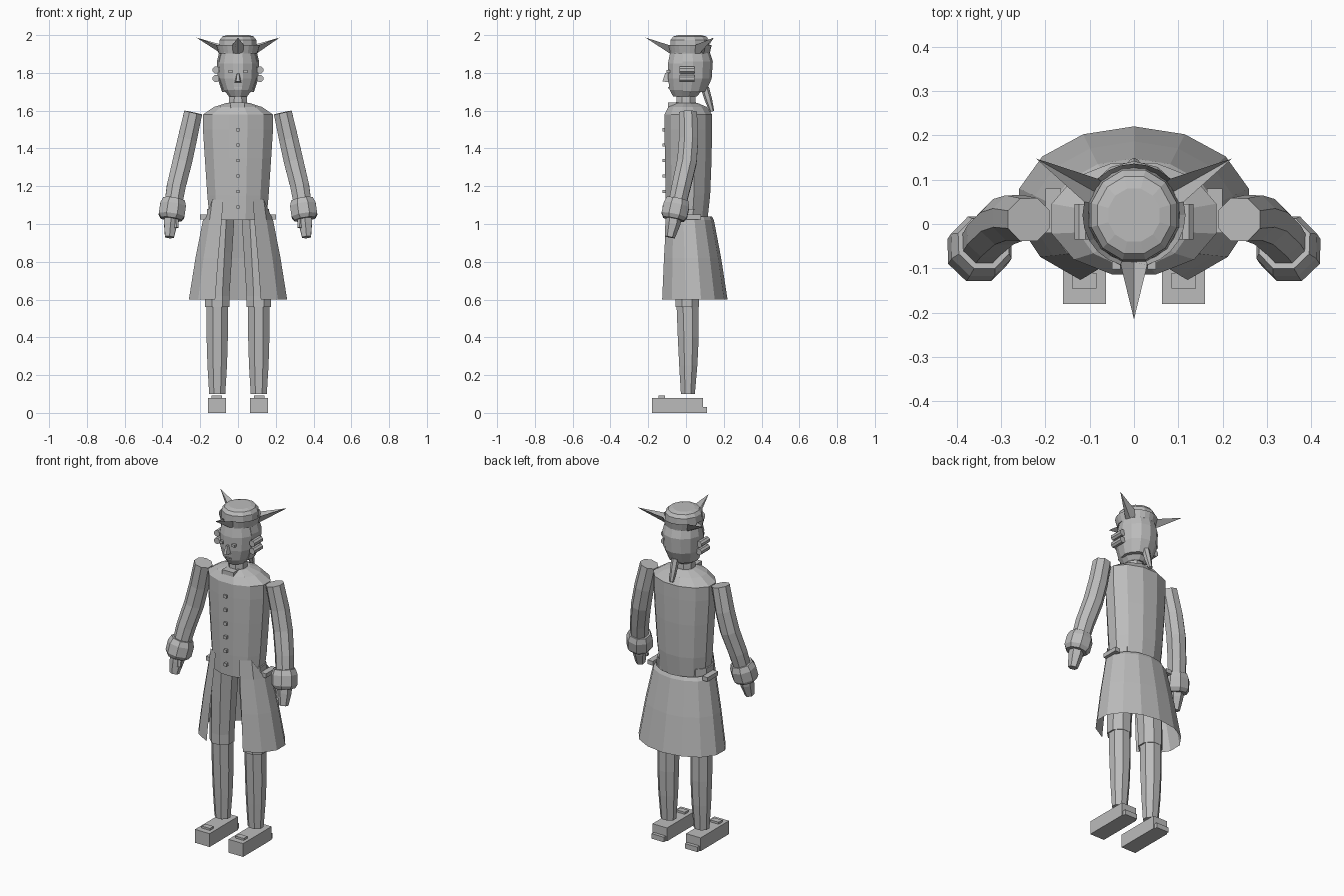
import bpy, bmesh
from math import sin, cos, pi, radians
from mathutils import Vector

if "Cube" in bpy.data.objects:
    bpy.data.objects.remove(bpy.data.objects["Cube"])

grey = bpy.data.materials.new("plain_grey")
grey.use_nodes = True
grey.diffuse_color = (0.5, 0.5, 0.5, 1)
grey.node_tree.nodes["Principled BSDF"].inputs["Base Color"].default_value = (0.5, 0.5, 0.5, 1)


def add_object(name, bm):
    bmesh.ops.recalc_face_normals(bm, faces=bm.faces)
    mesh = bpy.data.meshes.new(name)
    bm.to_mesh(mesh)
    bm.free()
    mesh.materials.append(grey)
    ob = bpy.data.objects.new(name, mesh)
    bpy.context.collection.objects.link(ob)
    return ob


def loft(name, rings, closed=True, caps=True):
    """Skin a list of point rings with quads."""
    bm = bmesh.new()
    rows = [[bm.verts.new(p) for p in r] for r in rings]
    n = len(rows[0])
    for a, b in zip(rows, rows[1:]):
        for i in range(n if closed else n - 1):
            j = (i + 1) % n
            bm.faces.new((a[i], a[j], b[j], b[i]))
    if caps:
        bm.faces.new(rows[0])
        bm.faces.new(rows[-1])
    return add_object(name, bm)


def oval(cx, cy, z, rx, ry, n, turn=0.0):
    """Horizontal oval ring."""
    return [(cx + rx * cos(2 * pi * (i + turn) / n),
             cy + ry * sin(2 * pi * (i + turn) / n), z) for i in range(n)]


def turned(name, sections, n, turn=0.5):
    """Stack of ovals, each (cx, cy, z, rx, ry)."""
    return loft(name, [oval(*s, n, turn) for s in sections])


def tube(name, path, n=8, turn=0.5):
    """Tube along (point, radius) pairs, each end square to its path."""
    pts = [Vector(p) for p, r in path]
    rings = []
    for i, (p, r) in enumerate(path):
        d = pts[min(i + 1, len(pts) - 1)] - pts[max(i - 1, 0)]
        u = d.cross(Vector((0, 1, 0.01))).normalized()
        v = d.cross(u).normalized()
        rings.append([pts[i] + r * (u * cos(2 * pi * (k + turn) / n)
                      + v * sin(2 * pi * (k + turn) / n)) for k in range(n)])
    return loft(name, rings)


def box(name, x, y, z):
    """Box from (min, max) spans."""
    return loft(name, [[(x[0], y[0], h), (x[1], y[0], h),
                        (x[1], y[1], h), (x[0], y[1], h)] for h in z])


# Limbs, shoes and side details, once per side
for s, side in ((1, "left"), (-1, "right")):
    def span(a, b):
        return sorted((s * a, s * b))

    # Shoe, buckle and heel
    box(side + "_shoe", span(.063, .16), (-.18, .09), (0, .08))
    box(side + "_shoe_buckle", span(.085, .14), (-.145, -.11), (.075, .092))
    box(side + "_shoe_heel", span(.07, .153), (.06, .11), (0, .03))

    # Stocking and breeches leg
    c = .11 * s
    turned(side + "_stocking", [(c, .01, .1, .046, .04), (c, .012, .25, .056, .052),
                                (c, .012, .4, .061, .06), (c, .008, .6, .061, .064)], 8)
    turned(side + "_breeches", [(c, .006, .56, .07, .068), (c, .006, .62, .07, .068),
                                (.1 * s, .006, .85, .075, .078),
                                (.09 * s, .006, 1.08, .08, .085)], 8)

    # Sleeve, cuff and hand
    tube(side + "_sleeve", [((.237 * s, .01, 1.59), .052), ((.268 * s, .014, 1.45), .055),
                            ((.295 * s, .005, 1.33), .056), ((.327 * s, -.025, 1.2), .054),
                            ((.345 * s, -.05, 1.09), .05)])
    tube(side + "_cuff", [((.339 * s, -.044, 1.13), .062), ((.344 * s, -.05, 1.1), .074),
                          ((.352 * s, -.062, 1.045), .074), ((.355 * s, -.066, 1.025), .06)], 8)
    tube(side + "_hand", [((.352 * s, -.06, 1.06), .043), ((.357 * s, -.07, 1.0), .04),
                          ((.363 * s, -.086, .93), .027)], 6)
    tube(side + "_thumb", [((.33 * s, -.08, 1.04), .016), ((.325 * s, -.092, .98), .012)], 6)

    # Pocket flap on the coat
    box(side + "_pocket_flap", span(.165, .2), (-.02, .08), (1.025, 1.05))

    # Side curls of the hair
    for k, z in enumerate((1.815, 1.77)):
        tube(f"{side}_hair_curl_{k + 1}", [((.117 * s, -.035, z), .019),
                                           ((.117 * s, .045, z), .019)], 8)

    # Eye
    box(side + "_eye", span(.03, .05), (-.103, -.085), (1.8, 1.815))

# Coat body with sloping shoulders
turned("coat_body", [(0, .005, 1.02, .155, .112), (0, .01, 1.15, .168, .122),
                     (0, .012, 1.35, .182, .128), (0, .012, 1.5, .192, .13),
                     (0, .012, 1.58, .192, .13), (0, .008, 1.62, .13, .105),
                     (0, .005, 1.64, .065, .06)], 12)

# Coat skirt, open down the front
skirt = []
for cy, z, rx, ry in ((.012, 1.13, .172, .126), (.014, 1.02, .19, .134),
                      (.026, .82, .23, .16), (.037, .6, .266, .183)):
    ring = []
    for i in range(13):
        a = radians(-63 + 306 * i / 12)
        drop = .09 if z > 1.1 and 1 < i < 11 else 0
        ring.append((rx * cos(a), cy + ry * sin(a), z - drop))
    skirt.append(ring)
loft("coat_skirt", skirt, closed=False, caps=False)

# Buttons down the chest
for k in range(6):
    z = 1.5 - .082 * k
    box(f"button_{k + 1}", (-.009, .009), (-.124, -.1), (z - .009, z + .009))

# Neck and neckcloth
turned("neck", [(0, 0, 1.61, .055, .058), (0, 0, 1.66, .052, .055),
                (0, 0, 1.72, .045, .05)], 8)
box("neckcloth", (-.04, .035), (-.095, -.03), (1.6, 1.642))

# Head, nose and mouth
turned("head", [(0, -.005, 1.675, .05, .065), (0, 0, 1.71, .078, .09),
                (0, .005, 1.77, .1, .103), (0, .008, 1.85, .105, .107),
                (0, .012, 1.93, .085, .095)], 12)
loft("nose", [[(-.018, -.09, 1.75), (.018, -.09, 1.75), (.01, -.125, 1.755), (-.01, -.125, 1.755)],
              [(-.006, -.09, 1.8), (.006, -.09, 1.8), (.005, -.11, 1.8), (-.005, -.11, 1.8)]])
box("mouth", (-.02, .02), (-.094, -.08), (1.718, 1.724))

# Hair around the back and the pigtail
hair = []
for z, r, cy in ((1.7, .085, .02), (1.77, .108, .028), (1.86, .112, .03), (1.93, .095, .025)):
    hair.append([(r * cos(a), cy + r * sin(a), z)
                 for a in (radians(-25 + 230 * i / 8) for i in range(9))])
loft("hair", hair)
tube("pigtail", [((0, .1, 1.72), .022), ((0, .118, 1.66), .02), ((0, .138, 1.595), .012)], 6)

# Hat crown, and a folded brim drawn out to three points
turned("hat_crown", [(0, .02, 1.905, .105, .108), (0, .02, 1.975, .1, .105),
                     (0, .02, 1.993, .085, .09), (0, .02, 2.0, .06, .062)], 12)
inner, outer = [], []
for i in range(24):
    a = radians(15 * i)
    tip = i in (2, 10, 18)
    reach = .255 if tip and i < 18 else .235 if tip else .116
    inner.append((.103 * cos(a), .02 + .106 * sin(a), 1.903))
    outer.append((reach * cos(a), .02 + reach * sin(a), 1.987 if tip else 1.948))
loft("hat_brim", [inner, outer], caps=False)
